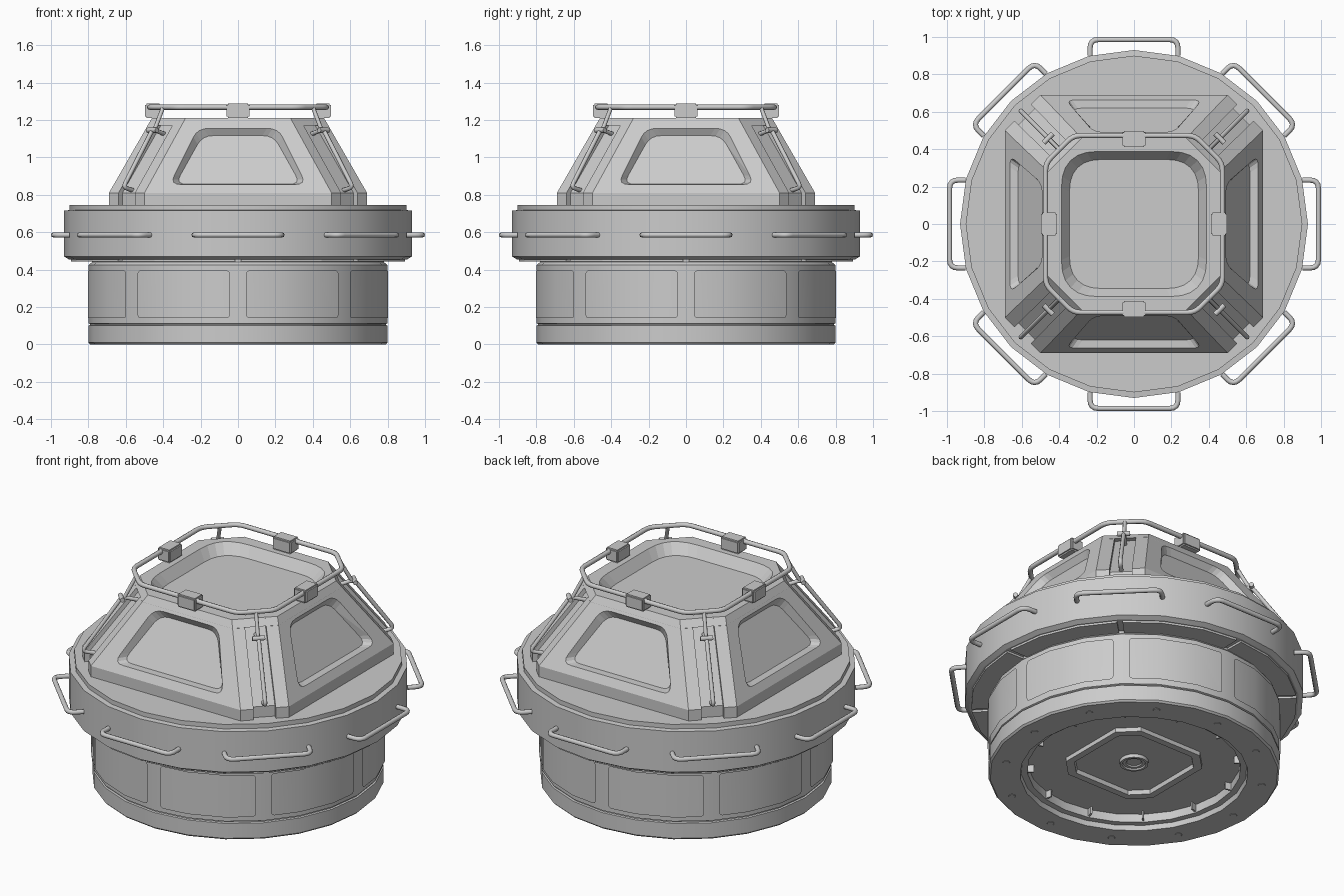
import bpy, bmesh, math
from mathutils import Vector, Matrix

if "Cube" in bpy.data.objects:
    bpy.data.objects.remove(bpy.data.objects["Cube"])

grey = bpy.data.materials.new("light_grey")
grey.use_nodes = True
grey.diffuse_color = (0.6, 0.6, 0.6, 1)
grey.node_tree.nodes["Principled BSDF"].inputs["Base Color"].default_value = (0.6, 0.6, 0.6, 1)


def spin(deg):
    return Matrix.Rotation(math.radians(deg), 4, 'Z')


def activate(ob):
    bpy.ops.object.select_all(action='DESELECT')
    ob.select_set(True)
    bpy.context.view_layer.objects.active = ob


def finish(name, bm, smooth=True):
    bmesh.ops.recalc_face_normals(bm, faces=bm.faces)
    mesh = bpy.data.meshes.new(name)
    bm.to_mesh(mesh)
    bm.free()
    mesh.materials.append(grey)
    ob = bpy.data.objects.new(name, mesh)
    bpy.context.collection.objects.link(ob)
    if smooth:
        activate(ob)
        bpy.ops.object.shade_smooth_by_angle(angle=math.radians(28))
    return ob


def rounded(points, radius, closed=True, steps=4):
    """Round the corners of a path."""
    pts = [Vector(p) for p in points]
    out = []
    for i, p in enumerate(pts):
        if not closed and i in (0, len(pts) - 1):
            out.append(p)
            continue
        before, after = pts[i - 1], pts[(i + 1) % len(pts)]
        a = p + (before - p).normalized() * radius
        b = p + (after - p).normalized() * radius
        for k in range(steps + 1):
            t = k / steps
            out.append(a * (1 - t) ** 2 + p * 2 * t * (1 - t) + b * t * t)
    return out


def loft(name, loops, smooth=False, caps=True):
    """Skin a stack of equal loops and close both ends."""
    bm = bmesh.new()
    rings = [[bm.verts.new(p) for p in loop] for loop in loops]
    n = len(rings[0])
    for lo, hi in zip(rings, rings[1:]):
        for i in range(n):
            j = (i + 1) % n
            bm.faces.new((lo[i], lo[j], hi[j], hi[i]))
    if caps:
        bm.faces.new(rings[0])
        bm.faces.new(rings[-1])
    return finish(name, bm, smooth)


def lathe(name, profile, sides=24):
    """Turn a profile of (radius, height) about z."""
    loops = [[spin(360 * i / sides) @ Vector((r, 0, z)) for i in range(sides)]
             for r, z in profile]
    return loft(name, loops, smooth=True)


def tube(name, points, radius, closed=False):
    curve = bpy.data.curves.new(name, 'CURVE')
    curve.dimensions = '3D'
    curve.bevel_depth = radius
    curve.bevel_resolution = 2
    curve.use_fill_caps = True
    spline = curve.splines.new('POLY')
    spline.points.add(len(points) - 1)
    for sp, p in zip(spline.points, points):
        sp.co = (*p, 1)
    spline.use_cyclic_u = closed
    curve.materials.append(grey)
    ob = bpy.data.objects.new(name, curve)
    bpy.context.collection.objects.link(ob)
    activate(ob)
    bpy.ops.object.convert(target='MESH')
    bpy.ops.object.shade_smooth_by_angle(angle=math.radians(50))


def carve(ob, cutter):
    mod = ob.modifiers.new("cut", 'BOOLEAN')
    mod.operation = 'DIFFERENCE'
    mod.solver = 'EXACT'
    mod.object = cutter
    activate(ob)
    bpy.ops.object.modifier_apply(modifier=mod.name)
    bpy.data.objects.remove(cutter)


def octagon(half, cut, z):
    pts = []
    for k in range(4):
        pts += [spin(90 * k) @ Vector(p) for p in ((half, -cut, z), (half, cut, z))]
    return pts


# Lower drum with a stepped recess underneath
lathe("lower_drum", [(0.08, 0.08), (0.585, 0.08), (0.585, 0.03), (0.62, 0.03), (0.625, 0),
                     (0.79, 0), (0.8, 0.01), (0.8, 0.1), (0.79, 0.103), (0.79, 0.108),
                     (0.798, 0.112), (0.798, 0.425), (0.78, 0.44), (0.78, 0.5)])

# Wide collar and its raised deck
lathe("collar", [(0.7, 0.455), (0.905, 0.455), (0.93, 0.47), (0.93, 0.715), (0.9, 0.718),
                 (0.9, 0.745), (0.3, 0.745)])


def on_drum(deg, radius, z):
    """Point on a 24-sided drum wall."""
    r = radius * math.cos(math.radians(7.5)) / math.cos(math.radians(deg % 15 - 7.5))
    return spin(deg) @ Vector((r, 0, z))


for k in range(8):
    # Framed panel on the drum wall
    bm = bmesh.new()
    cols = [[bm.verts.new(on_drum(45 * k + a, 0.799, z)) for z in (0.14, 0.395)]
            for a in (3, 15, 30, 42)]
    for a, b in zip(cols, cols[1:]):
        bm.faces.new((a[0], b[0], b[1], a[1]))
    bmesh.ops.bevel(bm, geom=cols[0] + cols[-1], offset=0.02, segments=3, profile=0.5,
                    affect='VERTICES')
    bm.normal_update()
    for width, depth in ((0.003, 0.009), (0.012, 0), (0.004, -0.008)):
        bmesh.ops.inset_region(bm, faces=[f for f in bm.faces if f.tag or width == 0.003],
                               thickness=width, depth=depth, use_even_offset=True)
        inner = [f for f in bm.faces if all(not e.is_boundary for e in f.edges)]
        big = sorted(bm.faces, key=lambda f: f.calc_area())[-3:]
        for f in bm.faces:
            f.tag = f in big and f in inner
    finish("drum_panel", bm)

    # Grab handle around the collar
    grip = rounded([(0.9, -0.235, 0.585), (0.986, -0.235, 0.585),
                    (0.986, 0.235, 0.585), (0.9, 0.235, 0.585)], 0.045, closed=False)
    tube("collar_handle", [spin(45 * k) @ p for p in grip], 0.014)

    # Thin plate under the collar
    angles = [45 * k + a for a in (1, 15, 30, 44)]
    arc = [on_drum(a, 0.895, 0) for a in angles] + [on_drum(a, 0.77, 0) for a in angles[::-1]]
    loft("collar_underplate", [[p + Vector((0, 0, z)) for p in arc] for z in (0.443, 0.46)])


# Cupola body, octagonal with a groove down each corner
def cupola_loop(half, cut, depth, z):
    a, b = Vector((half, cut, z)), Vector((cut, half, z))
    inward = Vector((-1, -1, 0)).normalized() * depth
    p, q = a.lerp(b, 0.27), a.lerp(b, 0.73)
    corner = [a, p, p + inward, q + inward, q, b]
    return [spin(90 * k) @ v for k in range(4) for v in corner]


def half_at(z):
    return 0.69 - (z - 0.81) * 0.575


cupola = loft("cupola_body", [
    cupola_loop(0.69, 0.5, 0.03, 0.735), cupola_loop(0.69, 0.5, 0.03, 0.81),
    cupola_loop(half_at(1.17), 0.302, 0.03, 1.17),
    cupola_loop(half_at(1.17), 0.302, 0.0005, 1.171),
    cupola_loop(half_at(1.21), 0.28, 0.0005, 1.21)])

# Trapezoid window recesses
normal = Vector((0, -0.867, 0.498))


def window(bottom, top, low, high, lift):
    pts = [(-bottom, -half_at(low), low), (bottom, -half_at(low), low),
           (top, -half_at(high), high), (-top, -half_at(high), high)]
    return [p + normal * lift for p in rounded(pts, 0.06)]


for k in range(4):
    loops = [window(0.365, 0.215, 0.855, 1.155, 0.04), window(0.365, 0.215, 0.855, 1.155, 0),
             window(0.335, 0.19, 0.875, 1.135, -0.038)]
    carve(cupola, loft("window_cutter", [[spin(90 * k) @ p for p in lp] for lp in loops]))

# Round-cornered recess in the roof
def roof_loop(h, z):
    return rounded([(-h, -h, z), (h, -h, z), (h, h, z), (-h, h, z)], h * 0.5, steps=6)


carve(cupola, loft("roof_cutter", [roof_loop(0.345, 1.15), roof_loop(0.388, 1.21),
                                   roof_loop(0.388, 1.25)]))

# Rail around the roof
tube("roof_rail", rounded(octagon(0.473, 0.325, 1.268), 0.04), 0.014, closed=True)

for k in range(4):
    # Clip holding the roof rail
    bm = bmesh.new()
    bmesh.ops.create_cube(bm, size=1, matrix=spin(90 * k) @ Matrix.Translation((0.455, 0, 1.249))
                          @ Matrix.Diagonal((0.085, 0.124, 0.078, 1)))
    bmesh.ops.bevel(bm, geom=bm.edges[:], offset=0.008, segments=2, affect='EDGES')
    finish("rail_clip", bm)

    # Corner rail, its crossbar and the strut to the roof rail
    turn = spin(90 * k + 45)
    path = rounded([(0.78, 0, 0.82), (0.868, 0, 0.84), (0.645, 0, 1.15), (0.54, 0, 1.12)],
                   0.03, closed=False)
    tube("corner_rail", [turn @ p for p in path], 0.012)
    tube("rail_crossbar", [turn @ Vector((0.648, y, 1.145)) for y in (-0.035, 0.035)], 0.014)
    tube("rail_strut", [turn @ Vector(p) for p in ((0.635, 0, 1.14), (0.566, 0, 1.268))], 0.011)

# Frame and boss under the floor
loft("floor_hatch_frame", [octagon(0.31, 0.21, 0.09), octagon(0.31, 0.21, 0.055),
                           octagon(0.27, 0.185, 0.055), octagon(0.265, 0.18, 0.09)], caps=False)
lathe("floor_boss", [(0.04, 0.075), (0.045, 0.068), (0.06, 0.068), (0.065, 0.06),
                     (0.078, 0.06), (0.08, 0.09)])

for k in range(12):
    # Bolt heads and small ribs on the underside
    bm = bmesh.new()
    bmesh.ops.create_cone(bm, cap_ends=True, segments=12, radius1=0.018, radius2=0.03, depth=0.012,
                          matrix=spin(30 * k) @ Matrix.Translation((0.71, 0, 0)))
    bmesh.ops.translate(bm, verts=bm.verts, vec=(0, 0, 0.004))
    finish("bolt", bm)
    bm = bmesh.new()
    bmesh.ops.create_cube(bm, size=1, matrix=spin(30 * k + 15) @ Matrix.Translation((0.575, 0, 0.06))
                          @ Matrix.Diagonal((0.05, 0.01, 0.045, 1)))
    finish("floor_rib", bm)
